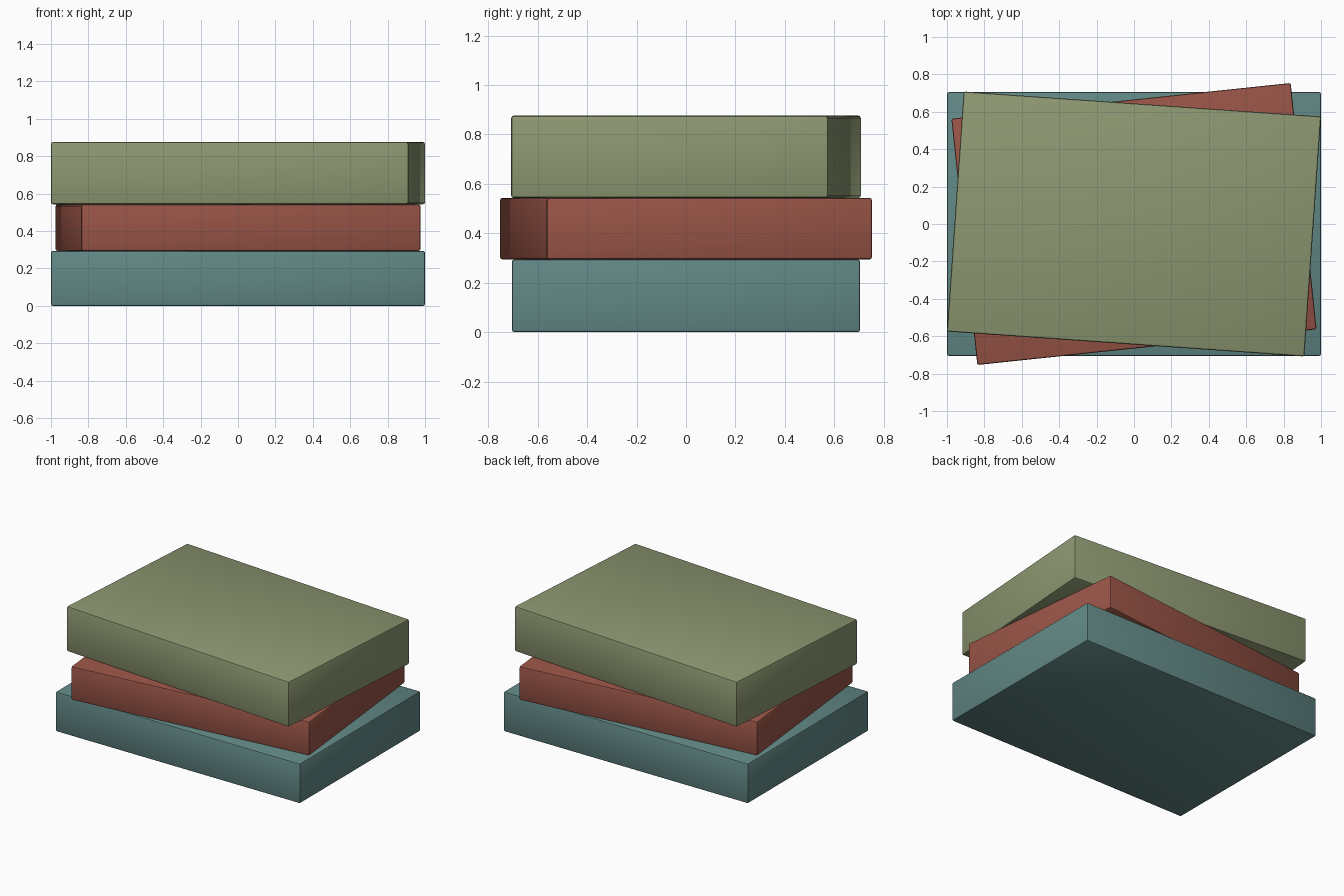
import bpy, math

if "Cube" in bpy.data.objects:
    bpy.data.objects.remove(bpy.data.objects["Cube"])


def material(name, rgb):
    m = bpy.data.materials.new(name)
    m.diffuse_color = (*rgb, 1)
    m.use_nodes = True
    m.node_tree.nodes["Principled BSDF"].inputs["Base Color"].default_value = m.diffuse_color
    return m


def slab(name, width, depth, z0, z1, angle, mat):
    # Box with slightly eased edges, twisted about the vertical axis
    bpy.ops.mesh.primitive_cube_add(size=1, location=(0, 0, (z0 + z1) / 2))
    ob = bpy.context.object
    ob.name = name
    ob.scale = (width, depth, z1 - z0)
    ob.rotation_euler.z = math.radians(angle)
    bpy.ops.object.transform_apply(location=False, rotation=False, scale=True)
    ob.data.materials.append(mat)
    bevel = ob.modifiers.new("eased_edges", 'BEVEL')
    bevel.width = 0.01
    bevel.segments = 2
    bpy.ops.object.modifier_apply(modifier=bevel.name)
    bpy.ops.object.shade_smooth_by_angle(angle=math.radians(30))


# Three stacked books, each turned a little differently
slab("bottom_book", 2.0, 1.41, 0.0, 0.294, 0, material("teal", (0.12, 0.245, 0.235)))
slab("middle_book", 1.824, 1.324, 0.294, 0.543, 6, material("brick red", (0.32, 0.09, 0.063)))
slab("top_book", 1.915, 1.286, 0.543, 0.876, -4, material("olive green", (0.265, 0.31, 0.165)))
